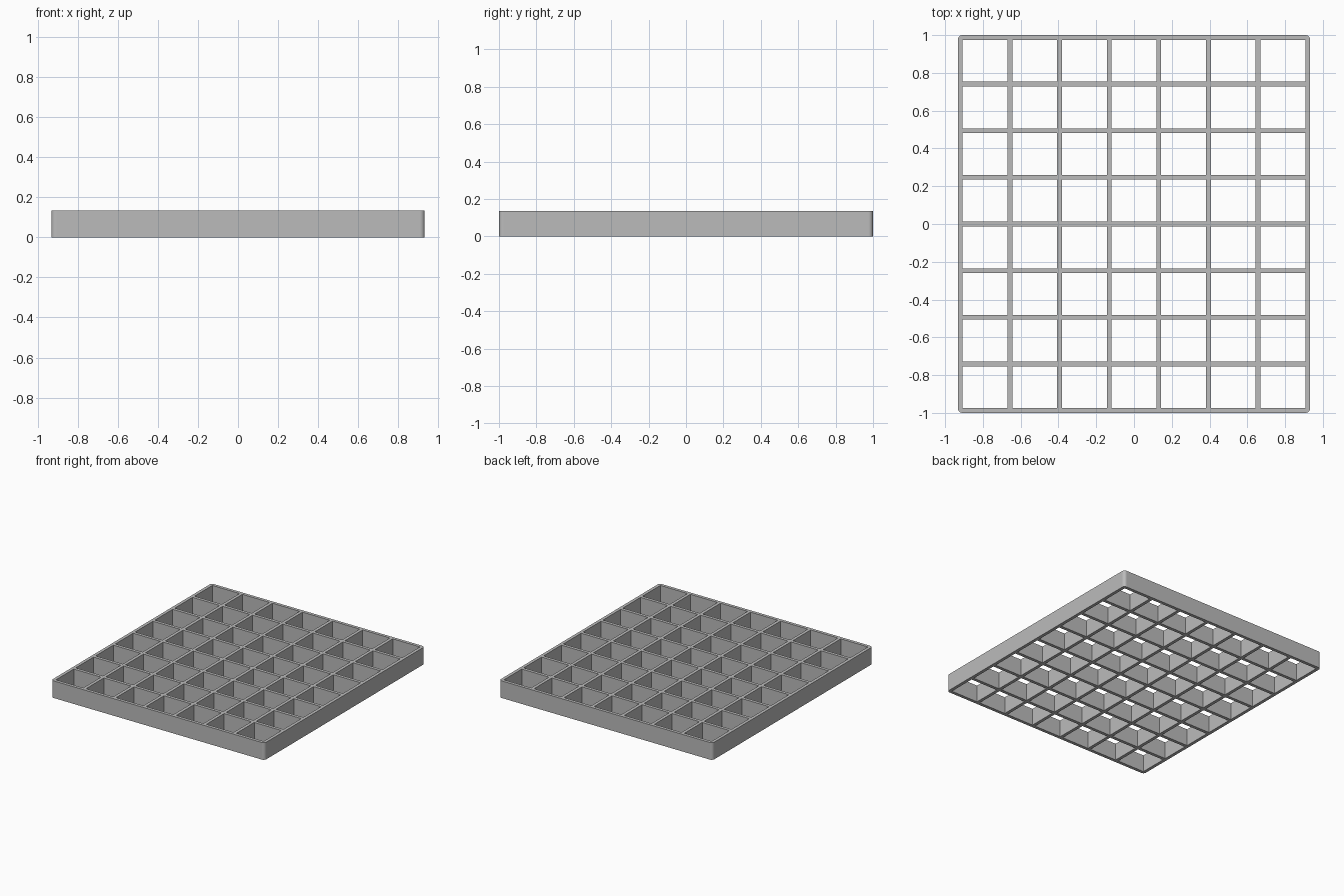
import bpy, bmesh, math

cube = bpy.data.objects.get("Cube")
if cube:
    bpy.data.objects.remove(cube, do_unlink=True)

COLUMNS, ROWS = 7, 8
WIDTH, DEPTH, HEIGHT = 1.864, 2.0, 0.135
WALL, CORNER = 0.025, 0.024

grey = bpy.data.materials.new("plain grey")
grey.use_nodes = True
colour = (0.5, 0.5, 0.5, 1)
grey.diffuse_color = colour
grey.node_tree.nodes["Principled BSDF"].inputs["Base Color"].default_value = colour


def wall_edges(length, cells):
    """Both sides of every wall along one axis."""
    pitch = (length - WALL) / cells
    starts = [-length / 2 + i * pitch for i in range(cells + 1)]
    return [edge for s in starts for edge in (s, s + WALL)]


# Flat lattice: keep every patch that lies on a wall, leave the cells open
xs, ys = wall_edges(WIDTH, COLUMNS), wall_edges(DEPTH, ROWS)
bm = bmesh.new()
grid = [[bm.verts.new((x, y, 0)) for y in ys] for x in xs]
for i in range(len(xs) - 1):
    for j in range(len(ys) - 1):
        if i % 2 == 0 or j % 2 == 0:
            bm.faces.new((grid[i][j], grid[i + 1][j],
                          grid[i + 1][j + 1], grid[i][j + 1]))

# Raise the lattice into open walls
raised = bmesh.ops.extrude_face_region(bm, geom=bm.faces[:], use_keep_orig=True)
top = [v for v in raised["geom"] if isinstance(v, bmesh.types.BMVert)]
bmesh.ops.translate(bm, verts=top, vec=(0, 0, HEIGHT))
bmesh.ops.recalc_face_normals(bm, faces=bm.faces[:])

# Round the four outer upright corners
corners = [e for e in bm.edges
           if all(abs(v.co.x) > WIDTH / 2 - 0.001 and
                  abs(v.co.y) > DEPTH / 2 - 0.001 for v in e.verts)]
bmesh.ops.bevel(bm, geom=corners, offset=CORNER, segments=6, profile=0.5,
                affect="EDGES")

mesh = bpy.data.meshes.new("grid_tray")
bm.to_mesh(mesh)
bm.free()
mesh.materials.append(grey)
tray = bpy.data.objects.new("grid_tray", mesh)
bpy.context.collection.objects.link(tray)

bpy.ops.object.select_all(action="DESELECT")
tray.select_set(True)
bpy.context.view_layer.objects.active = tray
bpy.ops.object.shade_smooth_by_angle(angle=math.radians(30))
